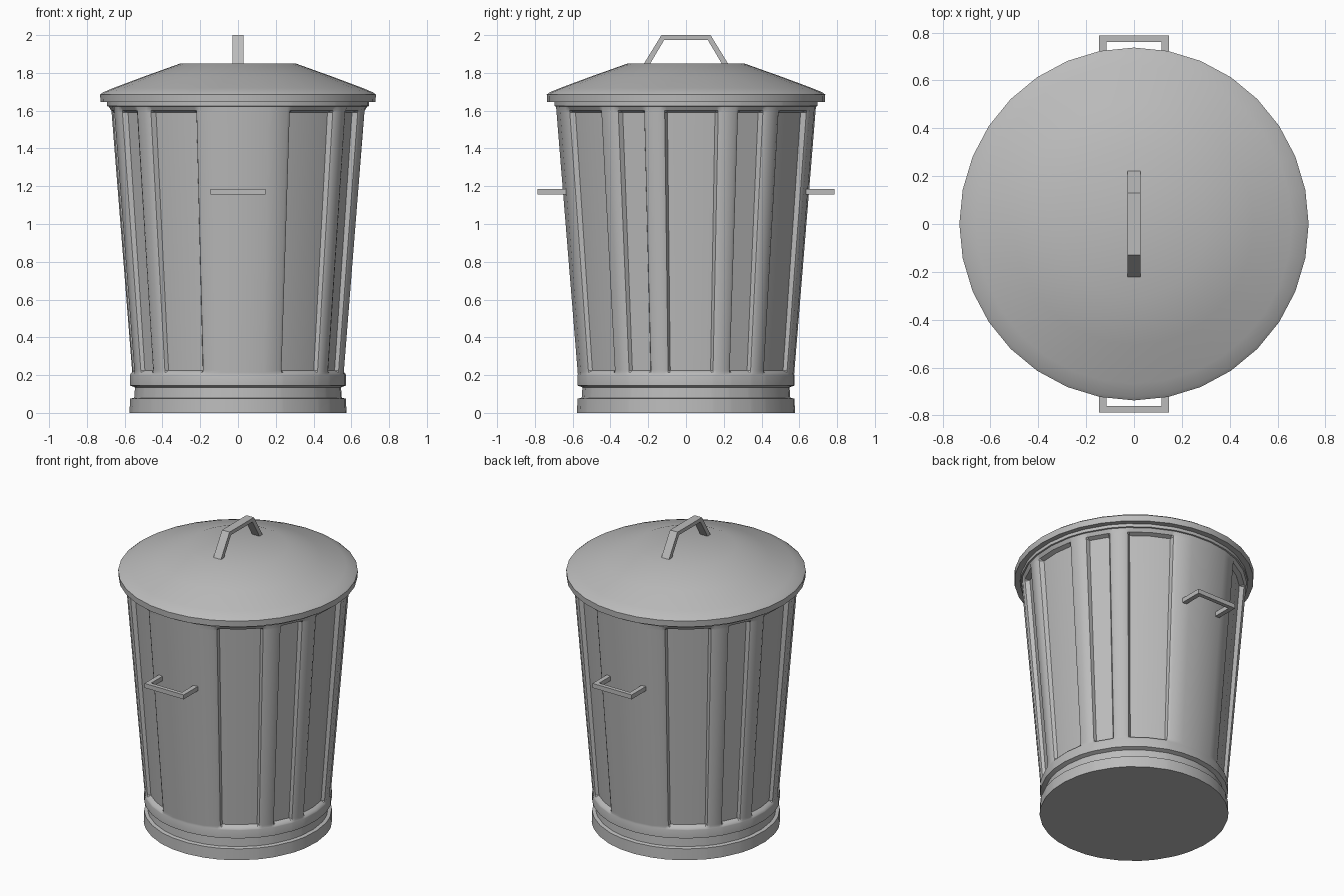
import bpy, bmesh
from math import cos, sin, radians

cube = bpy.data.objects.get("Cube")
if cube:
    bpy.data.objects.remove(cube, do_unlink=True)

# Single galvanised metal colour
metal = bpy.data.materials.new("galvanised_grey")
metal.use_nodes = True
grey = (0.5, 0.5, 0.5, 1)
metal.diffuse_color = grey
metal.node_tree.nodes["Principled BSDF"].inputs["Base Color"].default_value = grey

STEP = 360 / 32


def finish(name, bm, smooth=True):
    bmesh.ops.recalc_face_normals(bm, faces=bm.faces)
    mesh = bpy.data.meshes.new(name)
    bm.to_mesh(mesh)
    bm.free()
    obj = bpy.data.objects.new(name, mesh)
    bpy.context.collection.objects.link(obj)
    mesh.materials.append(metal)
    if smooth:
        bpy.ops.object.select_all(action='DESELECT')
        obj.select_set(True)
        bpy.context.view_layer.objects.active = obj
        bpy.ops.object.shade_smooth_by_angle(angle=radians(35))
    return obj


def lathe(name, angles, rings, radius, stretch=1.0):
    """Closed solid of stacked rings; radius(ring, angle index) gives each radius."""
    bm = bmesh.new()
    loops = []
    for ring in rings:
        loop = []
        for i, a in enumerate(angles):
            r = radius(ring, i)
            loop.append(bm.verts.new((r * cos(radians(a)), stretch * r * sin(radians(a)), ring[1])))
        loops.append(loop)
    n = len(angles)
    for low, high in zip(loops, loops[1:]):
        for i in range(n):
            j = (i + 1) % n
            bm.faces.new((low[i], low[j], high[j], high[i]))
    bm.faces.new(loops[0])
    bm.faces.new(loops[-1])
    return finish(name, bm)


def bar(name, outer, inner, half, place):
    """Bent flat bar: outer and inner outlines, thickened by half each way."""
    bm = bmesh.new()
    rows = [[bm.verts.new(place(p, q, s * half)) for p, q in line]
            for line, s in ((outer, -1), (outer, 1), (inner, 1), (inner, -1))]
    for k in range(4):
        a, b = rows[k], rows[(k + 1) % 4]
        for i in range(len(outer) - 1):
            bm.faces.new((a[i], a[i + 1], b[i + 1], b[i]))
    for end in (0, -1):
        bm.faces.new([row[end] for row in rows])
    return finish(name, bm, smooth=False)


# Body columns: angle and how far the panel recess reaches there (0 rib, 1 floor)
TURN = 2.5
panels = [(-6, -4), (-3, -2), (-1, 1), (2, 3), (4, 6)]
columns = {i * STEP: 0.0 for i in range(32)}
for side in (0, 16):
    for first, last in panels:
        for k in range(first, last + 1):
            columns[(k + side) % 32 * STEP] = 1.0
        for k, way in ((first, -1), (last, 1)):
            edge = (k + side) % 32 * STEP
            columns[(edge + way * 0.9) % 360] = 0.3
            columns[(edge + way * 2.6) % 360] = 0.0
body_angles = sorted(columns)
recess = [columns[a] for a in body_angles]


def wall(z):
    return 0.57 + (z - 0.2) * 0.081


# Body rings: radius, height, recess share
body_rings = [(0.575, 0, 0), (0.572, 0.075, 0), (0.55, 0.08, 0), (0.546, 0.135, 0),
              (0.572, 0.145, 0), (0.572, 0.2, 0)]
body_rings += [(wall(z), z, share) for z, share in
               ((0.205, 0), (0.215, 0.3), (0.225, 1), (1.59, 1), (1.6, 0.3), (1.622, 0))]
body_rings += [(0.694, 1.624, 0), (0.694, 1.65, 0)]


def body_radius(ring, i):
    depth = 0.026 + 0.009 * ring[1]
    return ring[0] - depth * min(ring[2], recess[i])


lathe("can_body", [a + TURN for a in body_angles], body_rings, body_radius, 1.005)

# Lid with short skirt, sloped shoulder and flat crown
lid_rings = [(0.728, 1.645), (0.73, 1.685), (0.715, 1.697), (0.66, 1.72),
             (0.5, 1.78), (0.305, 1.85)]
lathe("lid", [i * STEP for i in range(32)], lid_rings, lambda ring, i: ring[0], 1.01)

# Lid handle
bar("lid_handle",
    [(-0.225, 1.845), (-0.13, 2.0), (0.13, 2.0), (0.225, 1.845)],
    [(-0.192, 1.845), (-0.115, 1.975), (0.115, 1.975), (0.192, 1.845)],
    0.028, lambda p, q, t: (t, p, q))

# Carrying handles on front and back
for name, s in (("front_handle", -1), ("back_handle", 1)):
    bar(name,
        [(-0.146, 0.635), (-0.146, 0.787), (0.146, 0.787), (0.146, 0.635)],
        [(-0.115, 0.635), (-0.115, 0.76), (0.115, 0.76), (0.115, 0.635)],
        0.015, lambda p, q, t: (p, s * q, 1.17 + t))
